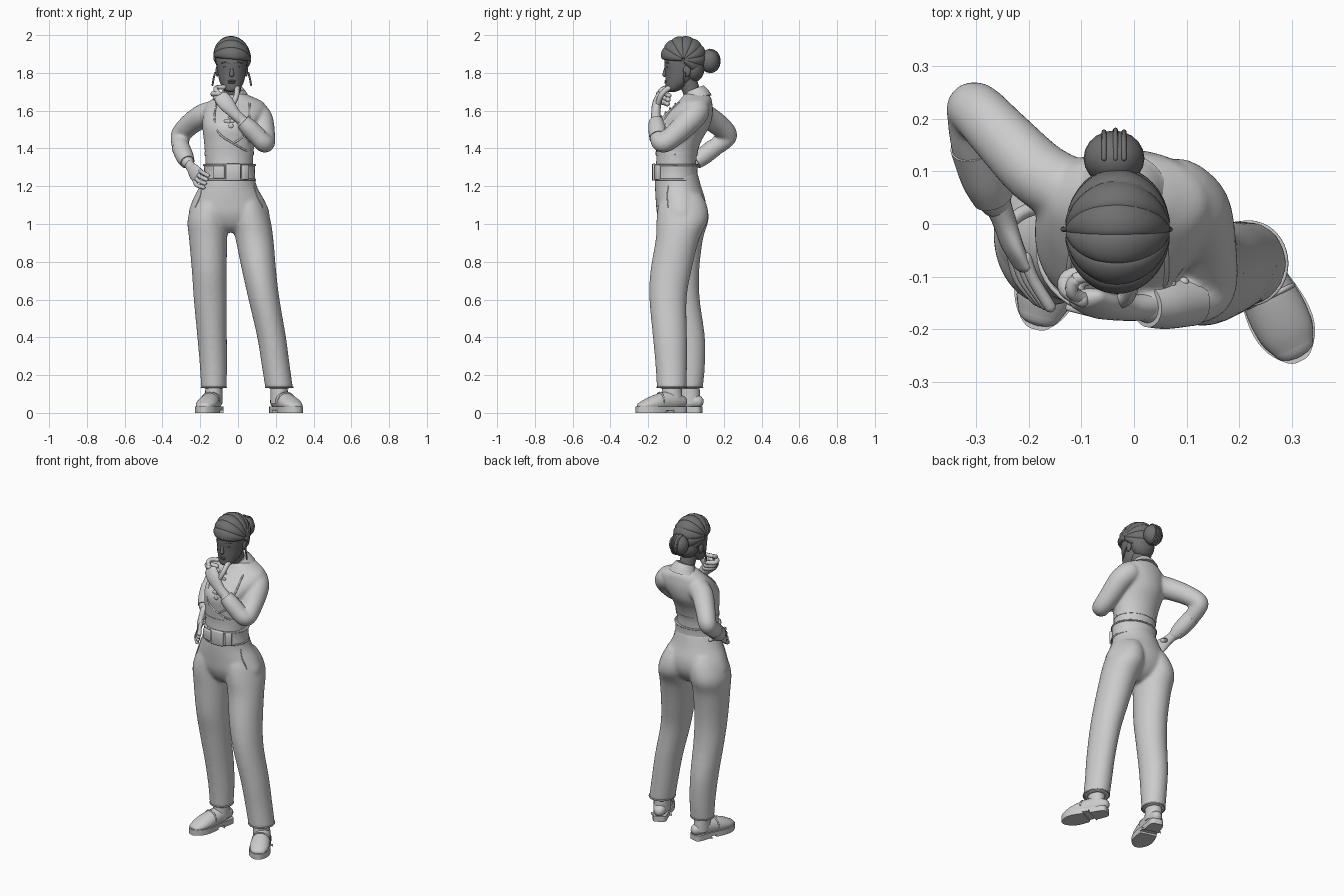
import bpy, bmesh, math
from mathutils import Vector
from mathutils.bvhtree import BVHTree

if "Cube" in bpy.data.objects:
    bpy.data.objects.remove(bpy.data.objects["Cube"])

DARK = bpy.data.materials.new("dark_grey")
DARK.diffuse_color = (0.16, 0.16, 0.16, 1)
DARK.use_nodes = True
DARK.node_tree.nodes["Principled BSDF"].inputs["Base Color"].default_value = DARK.diffuse_color
surfaces = []


def spline(rows, sub):
    """Catmull-Rom through rows of numbers"""
    if sub < 2:
        return [list(r) for r in rows]
    out = []
    for i in range(len(rows) - 1):
        p0, p1, p2, p3 = rows[max(i - 1, 0)], rows[i], rows[i + 1], rows[min(i + 2, len(rows) - 1)]
        for s in range(sub):
            t = s / sub
            out.append([b + 0.5 * t * (c - a + t * (2 * a - 5 * b + 4 * c - d + t * (3 * (b - c) + d - a)))
                        for a, b, c, d in zip(p0, p1, p2, p3)])
    return out + [list(rows[-1])]


def finish(bm, name, mat=None, angle=50):
    bmesh.ops.recalc_face_normals(bm, faces=bm.faces)
    me = bpy.data.meshes.new(name)
    bm.to_mesh(me)
    ob = bpy.data.objects.new(name, me)
    bpy.context.collection.objects.link(ob)
    if mat:
        me.materials.append(mat)
    bpy.ops.object.select_all(action='DESELECT')
    ob.select_set(True)
    bpy.context.view_layer.objects.active = ob
    bpy.ops.object.shade_smooth_by_angle(angle=math.radians(angle))
    return ob


def tube(name, rows, flat=False, up=(0, 0, 1), n=24, sub=5, dome=True, mat=None, keep=False):
    """Skin ellipses (x, y, z, a, b): level rings if flat, else rings square to the path"""
    rows = spline(rows, sub)
    pts = [Vector(r[:3]) for r in rows]
    rings = []
    for i, r in enumerate(rows):
        t = (pts[min(i + 1, len(pts) - 1)] - pts[max(i - 1, 0)]).normalized()
        u, v = Vector((1, 0, 0)), Vector((0, 1, 0))
        if not flat:
            u = t.cross(Vector(up)).normalized()
            v = u.cross(t)
        end = -1 if i == 0 else (1 if i == len(rows) - 1 else 0)
        group = [(pts[i], 1)]
        if end and dome and not flat:
            group += [(pts[i] + t * end * min(r[3], r[4]) * math.sin(k), math.cos(k)) for k in (0.5, 1.0, 1.4)]
            group = group[::end]
        rings += [[c + (u * r[3] * math.cos(j * math.tau / n) + v * r[4] * math.sin(j * math.tau / n)) * s
                   for j in range(n)] for c, s in group]
    bm = bmesh.new()
    vs = [[bm.verts.new(p) for p in ring] for ring in rings]
    for A, B in zip(vs, vs[1:]):
        for j in range(n):
            bm.faces.new((A[j], A[(j + 1) % n], B[(j + 1) % n], B[j]))
    bm.faces.new(vs[0])
    bm.faces.new(vs[-1])
    if keep:
        surfaces.append(BVHTree.FromBMesh(bm))
    return finish(bm, name, mat)


def level(name, rows, **k):
    """rows: z, cx, cy, rx, ry"""
    return tube(name, [(x, y, z, a, b) for z, x, y, a, b in rows], flat=True, n=40, **k)


def cord(name, pts, r, **k):
    return tube(name, [(*p, r, r) for p in pts], n=8, sub=k.pop("sub", 4), **k)


def ball(name, c, r, mat=None):
    bm = bmesh.new()
    bmesh.ops.create_uvsphere(bm, u_segments=20, v_segments=12, radius=1)
    bmesh.ops.scale(bm, vec=r, verts=bm.verts)
    bmesh.ops.translate(bm, vec=c, verts=bm.verts)
    return finish(bm, name, mat)


def box(name, c, size, turn=0):
    bm = bmesh.new()
    bmesh.ops.create_cube(bm, size=1)
    bmesh.ops.scale(bm, vec=size, verts=bm.verts)
    bmesh.ops.bevel(bm, geom=bm.edges[:], offset=0.006, segments=2, affect='EDGES', profile=0.5)
    ob = finish(bm, name)
    ob.location, ob.rotation_euler.z = c, math.radians(turn)


def fuse(name, obs, rounds, voxel=.008):
    """Melt overlapping parts into one smooth skin"""
    bpy.ops.object.select_all(action='DESELECT')
    for o in obs:
        o.select_set(True)
    bpy.context.view_layer.objects.active = obs[0]
    bpy.ops.object.join()
    obs[0].name = name
    m = obs[0].modifiers.new("skin", 'REMESH')
    m.mode, m.voxel_size, m.use_smooth_shade = 'VOXEL', voxel, True
    m = obs[0].modifiers.new("soften", 'SMOOTH')
    m.factor, m.iterations = .5, rounds


def front(x, z):
    """Point on the front of the clothes"""
    hits = [s.ray_cast(Vector((x, -1, z)), Vector((0, 1, 0)))[0] for s in surfaces]
    return min((h for h in hits if h), key=lambda h: h.y, default=Vector((x, -0.05, z)))


def hoop(name, z, cx, cy, rx, ry, r):
    cord(name, [(cx + rx * math.cos(a * math.tau / 40), cy + ry * math.sin(a * math.tau / 40), z)
                for a in range(41)], r, sub=1)


# trousers
trousers = [level("seat", [(1.28, -.045, -.052, .128, .11), (1.2, -.052, -.042, .152, .122), (1.12, -.05, -.028, .193, .132),
      (1.05, -.046, -.026, .213, .126), (.99, -.04, -.03, .17, .095), (.955, -.036, -.035, .08, .05)], keep=True)]
legs = {"left": [(1.16, -.135, -.02, .07, .1), (1.1, -.142, -.018, .1, .128), (1.02, -.16, -.018, .107, .137), (.92, -.158, -.03, .101, .12),
                 (.75, -.152, -.035, .092, .105), (.6, -.147, -.02, .087, .093), (.4, -.137, .01, .078, .09),
                 (.25, -.13, .02, .072, .08), (.13, -.128, .02, .067, .069)],
        "right": [(1.16, .04, -.02, .07, .1), (1.1, .05, -.018, .095, .128), (1.02, .066, -.02, .106, .136), (.92, .087, -.045, .1, .115),
                  (.75, .112, -.08, .09, .108), (.6, .138, -.095, .082, .098), (.4, .178, -.085, .076, .09),
                  (.25, .2, -.078, .074, .083), (.13, .218, -.075, .073, .079)]}
for side, rows in legs.items():
    trousers.append(level(side + "_trouser_leg", rows, keep=True))
    z, x, y, a, b = rows[-1]
    hoop(side + "_trouser_hem", z + .006, x, y, a - .001, b - .001, .004)
    level(side + "_ankle", [(.16, x, y, .045, .05), (.05, x, y, .046, .058)])
fuse("trousers", trousers, 10)

# shoes: sole, heel and rounded upper, running heel to toe
for side, heel, toe in (("left", (-.118, .052), (-.178, -.162)), ("right", (.207, -.035), (.3, -.225))):
    h, d = Vector((*heel, 0)), Vector((toe[0] - heel[0], toe[1] - heel[1], 0))
    f = d.normalized()
    s = Vector((-f.y, f.x, 0))
    L = d.length
    outline = [(-.032, 0), (-.022, .036), (.06, .046), (L - .06, .06), (L - .005, .052), (L + .033, .024), (L + .04, 0)]
    outline += [(a, -b) for a, b in outline[-2:0:-1]] + [outline[0]]
    for part, z0, z1, lim in (("sole", .012, .034, 1), ("heel", 0, .014, .06), ("tread", 0, .014, 1)):
        bm = bmesh.new()
        loop = spline(outline, 4)[:-1]
        lo = [h + f * (min(a, lim) if part != "tread" else max(a, .1)) + s * b for a, b in loop]
        A, B = ([bm.verts.new((p.x, p.y, z)) for p in lo] for z in (z0, z1))
        for j in range(len(lo)):
            k = (j + 1) % len(lo)
            bm.faces.new((A[j], A[k], B[k], B[j]))
        bm.faces.new(A)
        bm.faces.new(B)
        finish(bm, side + "_shoe_" + part, angle=35)
    path = [(-.008, .06, .034, .034), (.03, .064, .043, .05), (.09, .06, .05, .05), (L * .68, .05, .056, .044),
            (L * .9, .042, .053, .033), (L + .012, .037, .04, .02)]
    tube(side + "_shoe_upper", [(*(h + f * a + Vector((0, 0, z))), w, t) for a, z, w, t in path])
    strap = [h + f * .115 + s * .05 * math.cos(a) + Vector((0, 0, .057 + .05 * math.sin(a))) for a in
             [k * math.pi / 8 for k in range(9)]]
    cord(side + "_shoe_strap", strap, .005)

# jacket body, neck and collar
torso = level("torso", [(1.27, -.045, -.054, .124, .108), (1.36, -.047, -.05, .127, .107), (1.44, -.045, -.04, .136, .122),
      (1.52, -.04, -.018, .149, .145), (1.59, -.02, .018, .163, .124), (1.64, -.012, .045, .15, .094),
      (1.67, -.018, .055, .103, .077), (1.69, -.024, .052, .058, .06)], keep=True)
level("jacket_hem", [(1.363, -.047, -.05, .13, .11), (1.385, -.047, -.048, .131, .113)])
tube("neck", [(-.025, .05, 1.64, .05, .05), (-.028, .03, 1.7, .045, .046), (-.03, .005, 1.77, .048, .05)], up=(0, 1, 0), mat=DARK)
tube("collar", [(-.023, .06, 1.668, .086, .078), (-.024, .056, 1.685, .073, .068), (-.026, .045, 1.713, .054, .053)], up=(0, 1, 0), dome=False)

# bodice wrap edge, shirt frill, bow
cord("lapel_edge", [front(x, z) for x, z in ((-.115, 1.63), (-.125, 1.56), (-.1, 1.48), (-.03, 1.43), (.04, 1.39), (.08, 1.37))], .005)
cord("lapel_edge_right", [front(x, z) for x, z in ((.06, 1.64), (.06, 1.56), (.03, 1.47), (-.02, 1.43))], .005)
for i in range(6):
    ball("shirt_frill", front(-.05 + .012 * (i % 2), 1.63 - .022 * i), (.014, .005, .012))
for sx in (-1, 1):
    ball("bow_loop", front(-.045 + sx * .015, 1.545), (.015, .009, .011))

# belt, trims and buckle
level("belt", [(1.232, -.045, -.054, .137, .117), (1.278, -.045, -.054, .134, .114), (1.315, -.045, -.054, .136, .116)])
for z in (1.235, 1.312):
    hoop("belt_trim", z, -.045, -.054, .136, .116, .005)
box("buckle_frame", (-.1, -.161, 1.274), (.06, .022, .066), -14)
box("buckle_plate", (-.025, -.169, 1.274), (.08, .02, .09), 3)
box("belt_keeper", (.038, -.15, 1.274), (.04, .022, .08), 27)
for pts in (((-.19, 1.2), (-.2, 1.15), (-.225, 1.09)), ((.085, 1.2), (.1, 1.15), (.13, 1.09))):
    cord("pocket_edge", [front(x, z) for x, z in pts], .003)

# sleeves, melted into the jacket
sleeves = [tube("right_sleeve", [(.085, .06, 1.595, .066, .066), (.118, .025, 1.555, .067, .067), (.134, -.05, 1.48, .06, .062),
     (.143, -.11, 1.432, .053, .054), (.128, -.138, 1.438, .049, .05), (.075, -.15, 1.49, .044, .044), (.03, -.156, 1.535, .036, .036)], up=(1, 0, .2)),
    tube("left_sleeve", [(-.11, .055, 1.59, .066, .066), (-.18, .095, 1.575, .064, .064), (-.25, .165, 1.53, .058, .058),
     (-.3, .217, 1.478, .053, .053), (-.307, .205, 1.445, .049, .049), (-.298, .13, 1.39, .045, .045), (-.265, .045, 1.325, .034, .034)], up=(-1, 1, 0))]
fuse("jacket", [torso] + sleeves, 8)
tube("right_cuff", [(.11, -.145, 1.458, .049, .049), (.06, -.153, 1.508, .047, .047), (.025, -.157, 1.542, .04, .04)], dome=False, up=(0, 1, 0))
tube("left_cuff", [(-.303, .15, 1.405, .048, .048), (-.283, .09, 1.358, .047, .047), (-.268, .05, 1.328, .039, .039)], dome=False, up=(1, 0, 0))
for k in range(3):
    ball("right_cuff_button", (.12 - .025 * k, -.108 - .003 * k, 1.48 + .023 * k), (.01, .01, .01))
    ball("left_cuff_button", (-.31 + .012 * k, .115 - .02 * k, 1.418 - .018 * k), (.01, .01, .01))

# hand at the chin
UP = (0, -1, .3)
tube("right_palm", [(.03, -.157, 1.54, .029, .026), (-.015, -.16, 1.582, .03, .024), (-.06, -.155, 1.635, .042, .024), (-.09, -.143, 1.672, .04, .02)], up=UP)
for k in range(3):
    o = Vector((.012 * k, -.004 * k, -.022 * k))
    cord("right_curled_finger", [Vector(p) + o for p in ((-.1, -.145, 1.69), (-.13, -.125, 1.69), (-.125, -.1, 1.685), (-.085, -.09, 1.68))], .014, up=(0, .2, 1))
cord("right_index_finger", [(-.09, -.145, 1.68), (-.118, -.13, 1.71), (-.11, -.105, 1.722), (-.075, -.095, 1.725)], .0125, up=(1, 1, 0))
cord("right_thumb", [(-.03, -.15, 1.63), (-.01, -.135, 1.675), (-.005, -.105, 1.71), (-.005, -.06, 1.735)], .0145, up=(1, 0, 0))

# hand on the hip
tube("left_palm", [(-.262, .045, 1.322, .028, .026), (-.247, .005, 1.298, .03, .022), (-.232, -.04, 1.275, .042, .019), (-.215, -.075, 1.258, .042, .015)], up=(-1, -.3, .3))
for k in range(4):
    o = Vector((.008 * k - .012, 0, .021 * k - .031))
    cord("left_finger", [Vector((-.218, -.065, 1.257)) + o, Vector((-.205, -.105, 1.24)) + o * 1.1, Vector((-.172, -.145 - .004 * k, 1.225)) + o], .0115)
cord("left_thumb", [(-.24, 0, 1.3), (-.215, .02, 1.28), (-.19, .03, 1.265)], .013)

# head and face
level("head", [(1.7, -.033, -.075, .02, .018), (1.712, -.033, -.066, .042, .04), (1.75, -.033, -.04, .063, .068), (1.8, -.033, -.025, .074, .085),
      (1.87, -.033, -.018, .08, .096), (1.93, -.033, -.01, .065, .08), (1.97, -.033, -.005, .025, .03)], mat=DARK)
tube("nose", [(-.033, -.106, 1.83, .007, .007), (-.033, -.111, 1.81, .009, .009), (-.033, -.114, 1.79, .013, .011)], up=(0, 1, 0), mat=DARK)
for z in (1.757, 1.748):
    ball("lip", (-.033, -.104, z), (.02, .01, .006), DARK)
for sx in (-1, 1):
    ball("eye", (-.033 + sx * .031, -.096, 1.83), (.014, .01, .007), DARK)
    ball("ear", (-.033 + sx * .076, .005, 1.81), (.01, .02, .03), DARK)
    cord("brow", [(-.033 + sx * x, y, z) for x, y, z in ((.014, -.11, 1.85), (.035, -.102, 1.857), (.053, -.088, 1.85))], .004, mat=DARK)
    cord("earring", [(-.033 + sx * .088, -.005, 1.8), (-.033 + sx * .096, -.01, 1.77), (-.033 + sx * .102, -.01, 1.735)], .005, up=(0, 1, 0), mat=DARK)

# hair: cap, swept rolls from side to side, bun
ball("hair_cap", (-.033, .003, 1.885), (.09, .102, .1), DARK)
ball("hair_nape", (-.03, .04, 1.825), (.075, .058, .075), DARK)
for k in range(8):
    th = math.radians(14 + 29 * k)
    rows = []
    for j in range(9):
        t = math.radians(10 + 20 * j)
        q = math.sin(t)
        rows.append((-.031 - .085 * math.cos(t), -.013 - .106 * math.cos(th) * q, 1.88 + .008 * math.cos(t) + .1 * math.sin(th) * q,
                     .01 + .023 * q, .016))
    tube("hair_roll", rows, up=(0, -math.cos(th), math.sin(th)), n=14, sub=3, mat=DARK)
ball("hair_bun", (-.038, .125, 1.863), (.058, .053, .063), DARK)
for k in range(3):
    w = (.15, .55, .85)[k]
    ring = [(-.038 + .045 * (w - .5) * 1.2, .125 + .054 * math.sin(a) * (1 - .2 * abs(w - .5)), 1.863 + .06 * math.cos(a))
            for a in [j * math.pi / 8 for j in range(9)]]
    cord("bun_groove", ring, .005, up=(1, 0, 0), mat=DARK)
